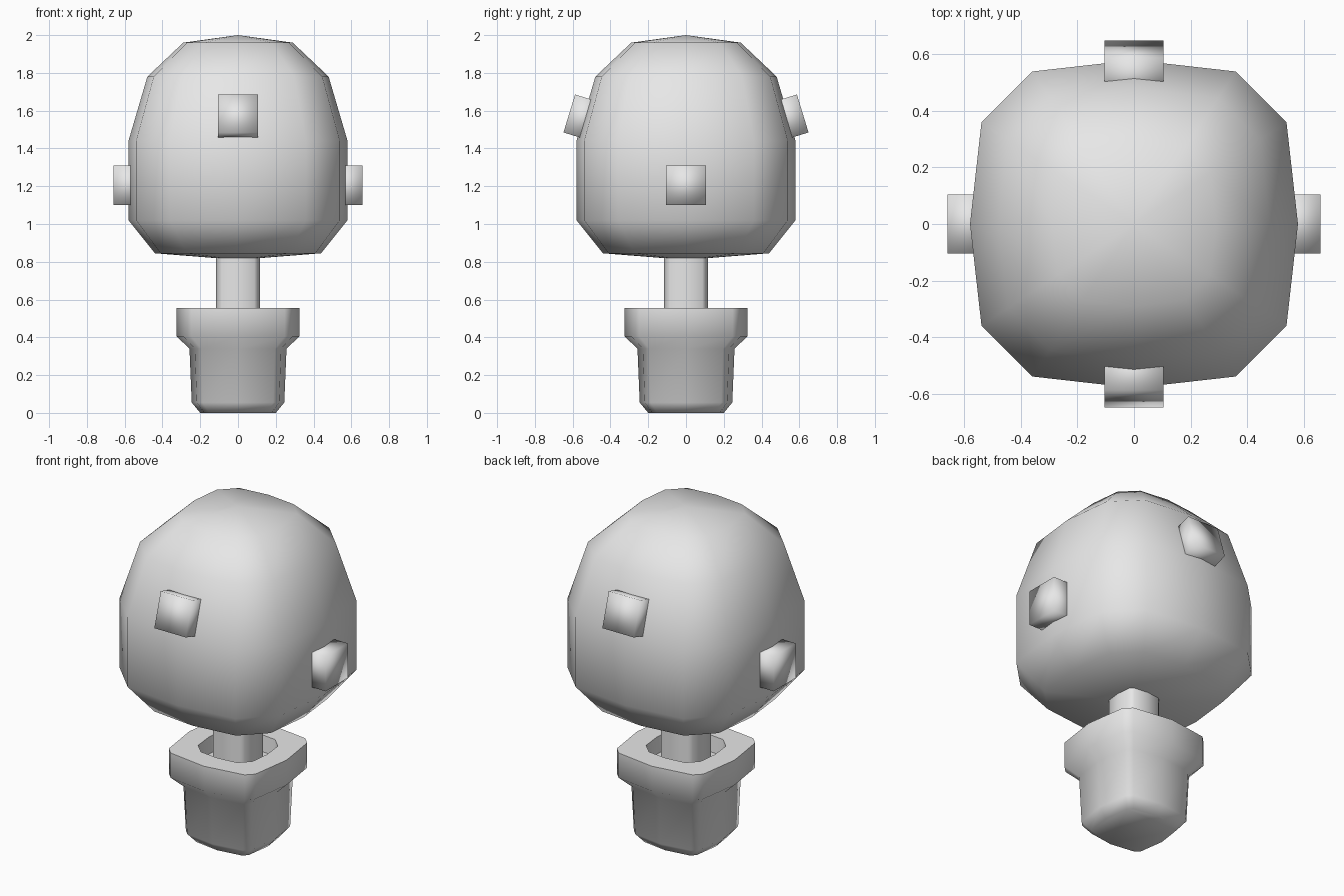
import bpy, bmesh
from math import radians
from mathutils import Matrix, Vector

cube = bpy.data.objects.get("Cube")
if cube:
    bpy.data.objects.remove(cube, do_unlink=True)

grey = bpy.data.materials.new("plain_grey")
grey.use_nodes = True
colour = (0.8, 0.8, 0.8, 1)
grey.diffuse_color = colour
grey.node_tree.nodes["Principled BSDF"].inputs["Base Color"].default_value = colour

ROUND = (0.93, 0.62)    # chamfer corner as fractions of the half width
SQUARE = (0.89, 0.76)
POST = (0.91, 0.74)


def finish(name, bm, sharp_angle=180):
    """Turn a bmesh into a smooth shaded object."""
    bmesh.ops.recalc_face_normals(bm, faces=bm.faces)
    for f in bm.faces:
        f.smooth = True
    for e in bm.edges:
        if len(e.link_faces) == 2 and e.calc_face_angle(0) > radians(sharp_angle):
            e.smooth = False
    mesh = bpy.data.meshes.new(name)
    bm.to_mesh(mesh)
    bm.free()
    mesh.materials.append(grey)
    obj = bpy.data.objects.new(name, mesh)
    bpy.context.collection.objects.link(obj)
    return obj


def ring(bm, r, z, corner):
    """Twelve-sided rounded square, or one point when r is zero."""
    if r == 0:
        return [bm.verts.new((0, 0, z))]
    a, b = corner
    pts = []
    for k in range(4):
        turn = Matrix.Rotation(radians(90 * k), 3, 'Z')
        pts += [turn @ Vector(p) for p in ((r, 0, 0), (r * a, r * b, 0), (r * b, r * a, 0))]
    return [bm.verts.new((p.x, p.y, z)) for p in pts]


def loft(name, rows, sharp_angle=180):
    """Skin a stack of (half width, height, corner) rings."""
    bm = bmesh.new()
    rings = [ring(bm, *row) for row in rows]
    for lo, hi in zip(rings, rings[1:]):
        for i in range(12):
            j = (i + 1) % 12
            if len(lo) == 1:
                bm.faces.new((lo[0], hi[j], hi[i]))
            elif len(hi) == 1:
                bm.faces.new((lo[i], lo[j], hi[0]))
            else:
                bm.faces.new((lo[i], lo[j], hi[j], hi[i]))
    for end in (rings[0], rings[-1]):
        if len(end) > 1:
            bm.faces.new(end)
    return finish(name, bm, sharp_angle)


def stud(name, distance, height, azimuth, tilt):
    """Square block whose outer face centre sits at the given distance and height."""
    depth, width = 0.16, 0.21
    bm = bmesh.new()
    bmesh.ops.create_cube(bm, size=1)
    turn = Matrix.Rotation(radians(azimuth), 4, 'Z')
    bm.transform(turn @ Matrix.Translation((distance, 0, height))
                 @ Matrix.Rotation(radians(-tilt), 4, 'Y')
                 @ Matrix.Translation((-depth / 2, 0, 0))
                 @ Matrix.Diagonal((depth, width, width, 1)))
    finish(name, bm)


# Pot with a thick rim and soil recessed inside
loft("pot", [
    (0.20, 0, SQUARE), (0.245, 0.055, SQUARE), (0.257, 0.34, SQUARE),
    (0.325, 0.405, SQUARE), (0.325, 0.555, SQUARE),
    (0.195, 0.555, ROUND), (0.185, 0.46, ROUND),
], 60)

# Trunk
loft("trunk", [(0.117, 0.42, POST), (0.117, 0.9, POST)], 60)

# Rounded crown
loft("crown", [
    (0, 0.81, ROUND), (0.44, 0.845, ROUND), (0.58, 1.02, ROUND),
    (0.58, 1.44, ROUND), (0.48, 1.78, ROUND), (0.29, 1.96, ROUND), (0, 2, ROUND),
])

# Studs: level on the sides, tilted upward on front and back
stud("left_stud", 0.66, 1.205, 0, 0)
stud("right_stud", 0.66, 1.205, 180, 0)
stud("front_stud", 0.618, 1.585, -90, 17)
stud("back_stud", 0.618, 1.585, 90, 17)
